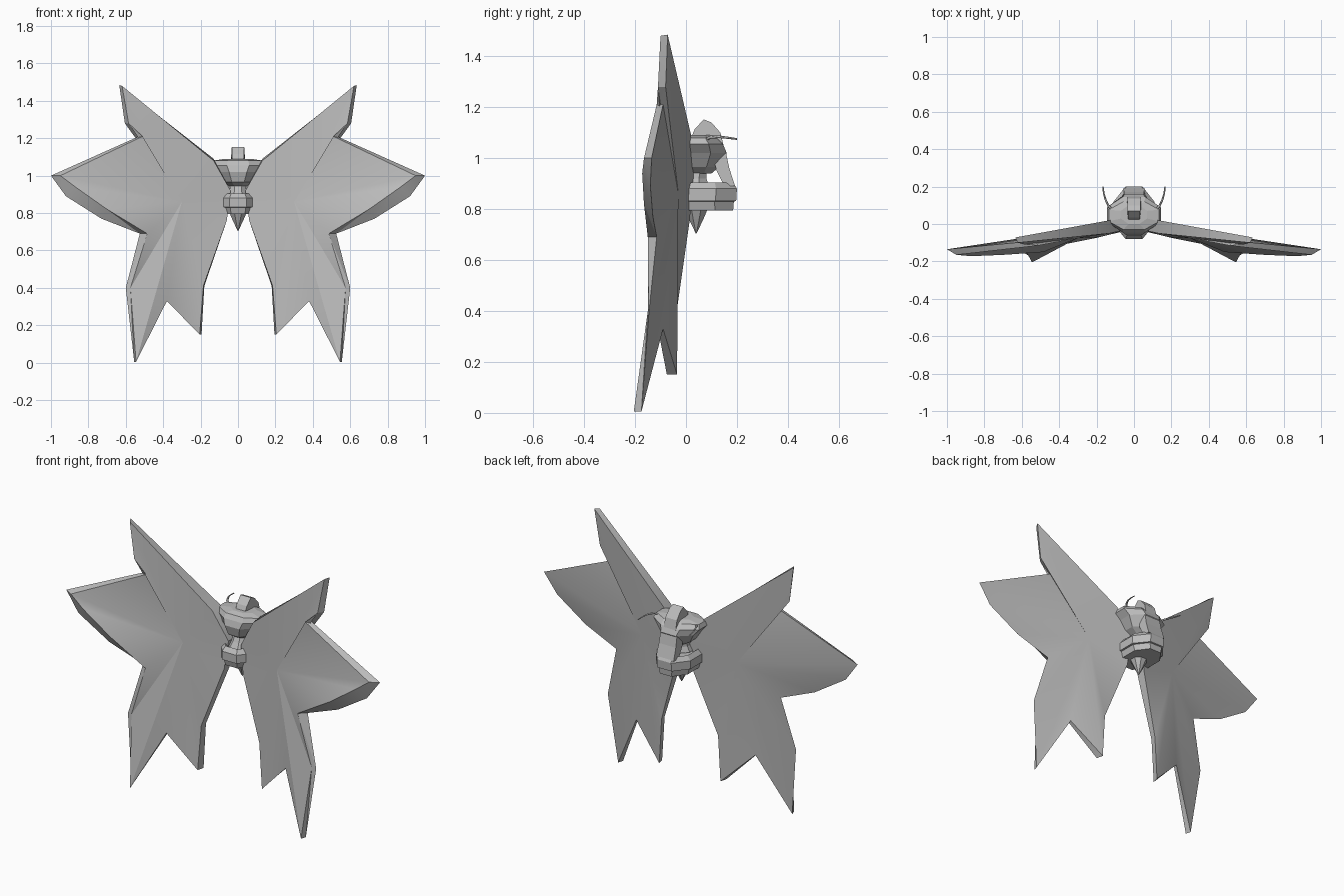
import bpy, bmesh, math
from mathutils import Vector

cube = bpy.data.objects.get("Cube")
if cube:
    bpy.data.objects.remove(cube)

grey = bpy.data.materials.new("plain grey")
grey.use_nodes = True
COLOUR = (0.5, 0.5, 0.5, 1)
grey.diffuse_color = COLOUR
grey.node_tree.nodes["Principled BSDF"].inputs["Base Color"].default_value = COLOUR


def finish(bm, name, angle=None):
    bmesh.ops.recalc_face_normals(bm, faces=bm.faces)
    mesh = bpy.data.meshes.new(name)
    bm.to_mesh(mesh)
    bm.free()
    mesh.materials.append(grey)
    obj = bpy.data.objects.new(name, mesh)
    bpy.context.collection.objects.link(obj)
    if angle:
        bpy.ops.object.select_all(action='DESELECT')
        obj.select_set(True)
        bpy.context.view_layer.objects.active = obj
        bpy.ops.object.shade_smooth_by_angle(angle=math.radians(angle))
    return obj


def loft(name, sections, sides=8, angle=None):
    """Stack of polygon rings: (z, half width, front y, back y)."""
    bm = bmesh.new()
    rings = []
    for z, w, y0, y1 in sections:
        ring = []
        k = 1 / math.cos(math.pi / sides)
        for i in range(sides):
            a = 2 * math.pi * (i + 0.5) / sides
            ring.append(bm.verts.new((w * k * math.cos(a),
                                      (y0 + y1) / 2 + (y1 - y0) / 2 * k * math.sin(a), z)))
        rings.append(ring)
    for a, b in zip(rings, rings[1:]):
        for i in range(sides):
            j = (i + 1) % sides
            bm.faces.new((a[i], a[j], b[j], b[i]))
    bm.faces.new(rings[0])
    bm.faces.new(rings[-1])
    return finish(bm, name, angle)


def slab(name, profile, w0, w1):
    """Side profile (y, z), width w0 at its first point growing to w1 at its last."""
    bm = bmesh.new()
    n = len(profile)
    rows = []
    for s in (-1, 1):
        rows.append([bm.verts.new((s * (w0 + (w1 - w0) * i / (n - 1)), y, z))
                     for i, (y, z) in enumerate(profile)])
    for i in range(n):
        j = (i + 1) % n
        bm.faces.new((rows[0][i], rows[0][j], rows[1][j], rows[1][i]))
    for row in rows:
        bm.faces.new(row)
    return finish(bm, name)


# Wing outline: x, z, front y, back y, outward shift of the back edge in x and z
OUTLINE = [
    (0.13, 1.08, -0.05, 0.02, 0, 0.01), (0.62, 1.48, -0.10, -0.072, 0.015, 0.005),
    (0.585, 1.28, -0.11, -0.08, 0.02, 0), (0.51, 1.21, -0.115, -0.09, 0.02, 0),
    (0.95, 1.0, -0.165, -0.135, 0.05, 0), (0.87, 0.94, -0.172, -0.14, 0.05, -0.05),
    (0.70, 0.82, -0.165, -0.13, 0.03, -0.05), (0.485, 0.69, -0.15, -0.115, 0.04, 0),
    (0.575, 0.40, -0.15, -0.145, 0.025, 0), (0.545, 0.005, -0.205, -0.175, 0.01, 0),
    (0.38, 0.33, -0.11, -0.09, 0, 0), (0.205, 0.15, -0.075, -0.035, -0.01, 0),
    (0.185, 0.41, -0.07, -0.035, -0.005, 0), (0.06, 0.76, -0.04, 0.015, 0, 0),
    (0.04, 0.92, -0.03, 0.03, 0, 0),
]


def wing(name, side):
    bm = bmesh.new()
    front = [bm.verts.new((side * x, f, z)) for x, z, f, b, dx, dz in OUTLINE]
    back = [bm.verts.new((side * (x + dx), b, z + dz)) for x, z, f, b, dx, dz in OUTLINE]
    hub_front = bm.verts.new((side * 0.3, -0.075, 0.86))
    hub_back = bm.verts.new((side * 0.3, -0.03, 0.86))
    for i in range(len(OUTLINE)):
        j = (i + 1) % len(OUTLINE)
        bm.faces.new((front[i], front[j], hub_front))
        bm.faces.new((back[i], back[j], hub_back))
        bm.faces.new((front[i], front[j], back[j]))
        bm.faces.new((front[i], back[j], back[i]))
    finish(bm, name, 30)


def antenna(name, side):
    """Thin tapered feeler curving outward and back."""
    curve = bpy.data.curves.new(name, 'CURVE')
    curve.dimensions = '3D'
    curve.bevel_depth = 0.006
    curve.bevel_resolution = 0
    spline = curve.splines.new('POLY')
    path = [(0.11, 0.07, 1.07), (0.135, 0.095, 1.082), (0.152, 0.13, 1.084),
            (0.162, 0.165, 1.08), (0.166, 0.2, 1.075)]
    spline.points.add(len(path) - 1)
    for point, (x, y, z) in zip(spline.points, path):
        point.co = (side * x, y, z, 1)
        point.radius = 1.1 - 4 * max(0, y - 0.07)
    curve.materials.append(grey)
    obj = bpy.data.objects.new(name, curve)
    bpy.context.collection.objects.link(obj)


# Mirrored parts
for label, side in (("left", 1), ("right", -1)):
    wing(label + "_wing", side)
    antenna(label + "_antenna", side)

# Upper body with broad shoulders
loft("bust", [(0.94, 0.04, 0.0, 0.1), (0.965, 0.08, -0.04, 0.13), (1.02, 0.115, -0.055, 0.16),
              (1.055, 0.145, -0.045, 0.145), (1.08, 0.135, -0.03, 0.12), (1.09, 0.07, 0.0, 0.1)])

# Narrow waist
loft("waist", [(0.89, 0.06, -0.04, 0.09), (0.92, 0.045, -0.02, 0.08), (0.96, 0.04, 0.0, 0.08)])

# Banded belt: middle band stands proud of the rims
loft("belt", [(0.795, 0.09, -0.06, 0.185), (0.83, 0.1, -0.07, 0.188), (0.832, 0.11, -0.08, 0.197),
              (0.88, 0.11, -0.08, 0.2), (0.905, 0.09, -0.06, 0.185), (0.885, 0.07, -0.04, 0.16)])

# Pointed tail under the belt
loft("tail_point", [(0.705, 0.002, 0.038, 0.042), (0.76, 0.028, 0.012, 0.068),
                    (0.80, 0.045, -0.005, 0.085)])

# Crest on the head and the slanted plates running down the back
slab("head_crest", [(0.02, 1.08), (0.035, 1.115), (0.07, 1.152), (0.1, 1.14), (0.135, 1.1),
                    (0.15, 1.04), (0.1, 1.04)], 0.03, 0.04)
slab("back_plate", [(0.1, 1.03), (0.155, 1.03), (0.17, 0.96), (0.193, 0.89), (0.15, 0.89),
                    (0.12, 0.95)], 0.05, 0.06)
